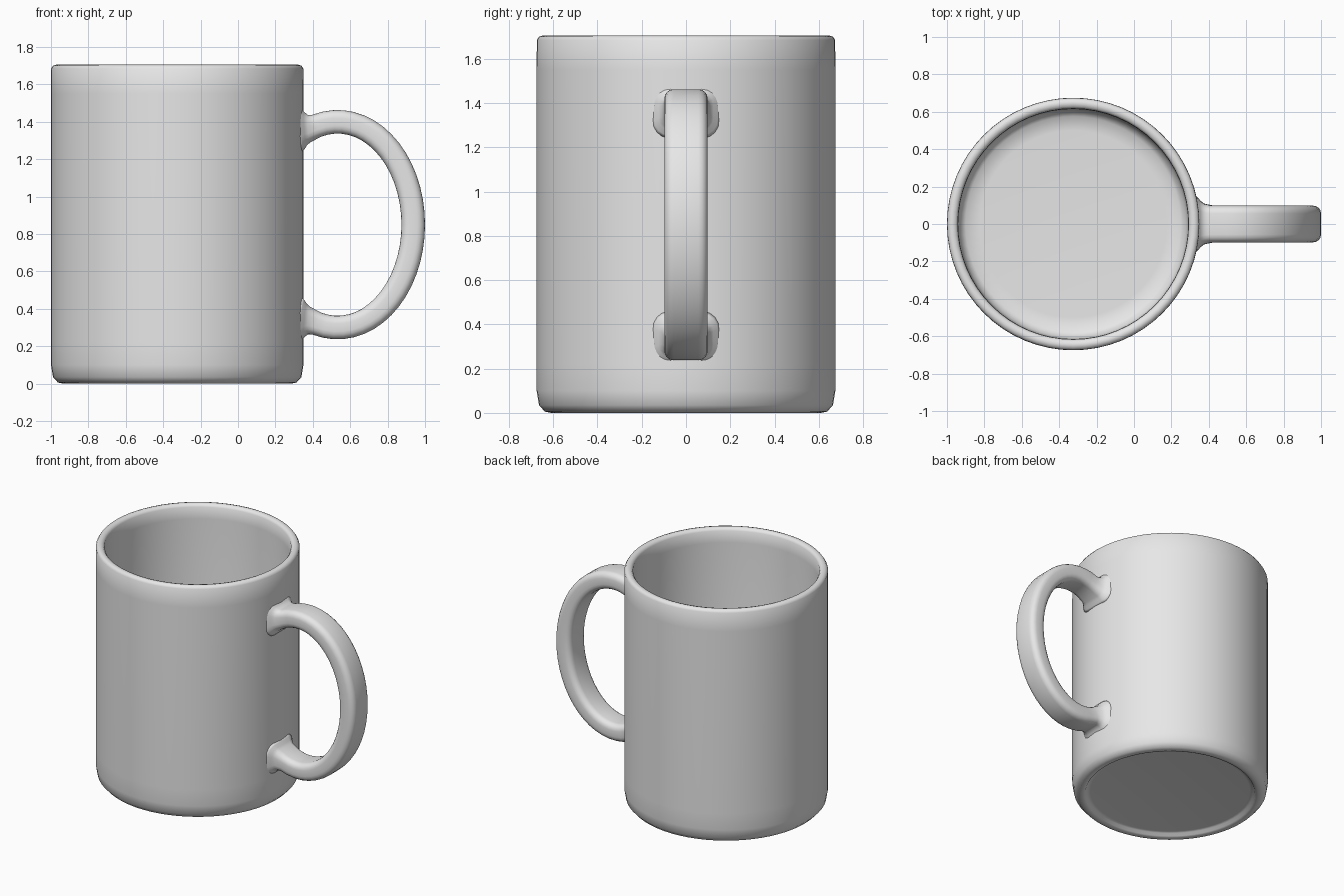
import bpy, bmesh
from math import sin, cos, pi, sqrt, radians

cube = bpy.data.objects.get("Cube")
if cube:
    bpy.data.objects.remove(cube, do_unlink=True)

AXIS_X, RADIUS, MID_Z = -0.325, 0.675, 0.85

ceramic = bpy.data.materials.new("grey ceramic")
ceramic.use_nodes = True
GREY = (0.8, 0.8, 0.8, 1)
ceramic.diffuse_color = GREY
ceramic.node_tree.nodes["Principled BSDF"].inputs["Base Color"].default_value = GREY


def make_object(name, bm):
    bmesh.ops.recalc_face_normals(bm, faces=bm.faces)
    for f in bm.faces:
        f.smooth = True
    mesh = bpy.data.meshes.new(name)
    bm.to_mesh(mesh)
    bm.free()
    mesh.materials.append(ceramic)
    obj = bpy.data.objects.new(name, mesh)
    bpy.context.collection.objects.link(obj)
    return obj


def loft(name, rings):
    """Skin closed rings of points and cap both ends."""
    bm = bmesh.new()
    loops = [[bm.verts.new(p) for p in ring] for ring in rings]
    n = len(loops[0])
    for a, b in zip(loops, loops[1:]):
        for i in range(n):
            j = (i + 1) % n
            bm.faces.new((a[i], a[j], b[j], b[i]))
    bm.faces.new(loops[0])
    bm.faces.new(loops[-1])
    return make_object(name, bm)


# Cup: underside recess, foot, wall, rolled rim, inside wall and floor
profile = [(0.55, 0.025), (0.575, 0.022), (0.585, 0.005), (0.61, 0.0), (0.638, 0.006),
           (0.664, 0.035), (0.675, 0.10), (0.675, 0.22), (0.675, 1.55), (0.674, 1.685),
           (0.664, 1.70), (0.647, 1.705), (0.628, 1.70), (0.617, 1.685), (0.615, 1.60),
           (0.615, 0.17), (0.605, 0.11), (0.575, 0.08), (0.50, 0.075)]
SIDES = 64
loft("cup", [[(AXIS_X + r * cos(2 * pi * i / SIDES), r * sin(2 * pi * i / SIDES), z)
              for i in range(SIDES)] for r, z in profile])


# Handle: rounded bar swept along an ellipse, flaring where it meets the wall
def section(half_width, half_thick, corner=0.042, steps=4):
    pts = []
    for k, (sx, sy) in enumerate([(1, 1), (-1, 1), (-1, -1), (1, -1)]):
        for s in range(steps + 1):
            a = (k + s / steps) * pi / 2
            pts.append((sx * (half_width - corner) + corner * cos(a),
                        sy * (half_thick - corner) + corner * sin(a)))
    return pts


def bar_ring(x, z, nx, nz, flare=0.0, hug=False):
    ring = []
    for w, t in section(0.098 + flare, 0.063 + flare, 0.042 + flare * 0.6):
        curve = RADIUS - sqrt(RADIUS ** 2 - w * w) if hug else 0
        ring.append((x + nx * t - curve, w, z + nz * t))
    return ring


roots = [(0.335, 0.062), (0.352, 0.045), (0.365, 0.026), (0.382, 0.011)]
rings = [bar_ring(x, MID_Z + 0.513, -0.08, 1, f, True) for x, f in roots]
STEPS = 32
for i in range(STEPS + 1):
    t = radians(106 - 212 * i / STEPS)
    nx, nz = cos(t) / 0.405, sin(t) / 0.55
    length = sqrt(nx * nx + nz * nz)
    rings.append(bar_ring(0.532 + 0.405 * cos(t), MID_Z + 0.55 * sin(t), nx / length, nz / length))
rings += [bar_ring(x, MID_Z - 0.513, -0.08, -1, f, True) for x, f in reversed(roots)]
loft("handle", rings)
